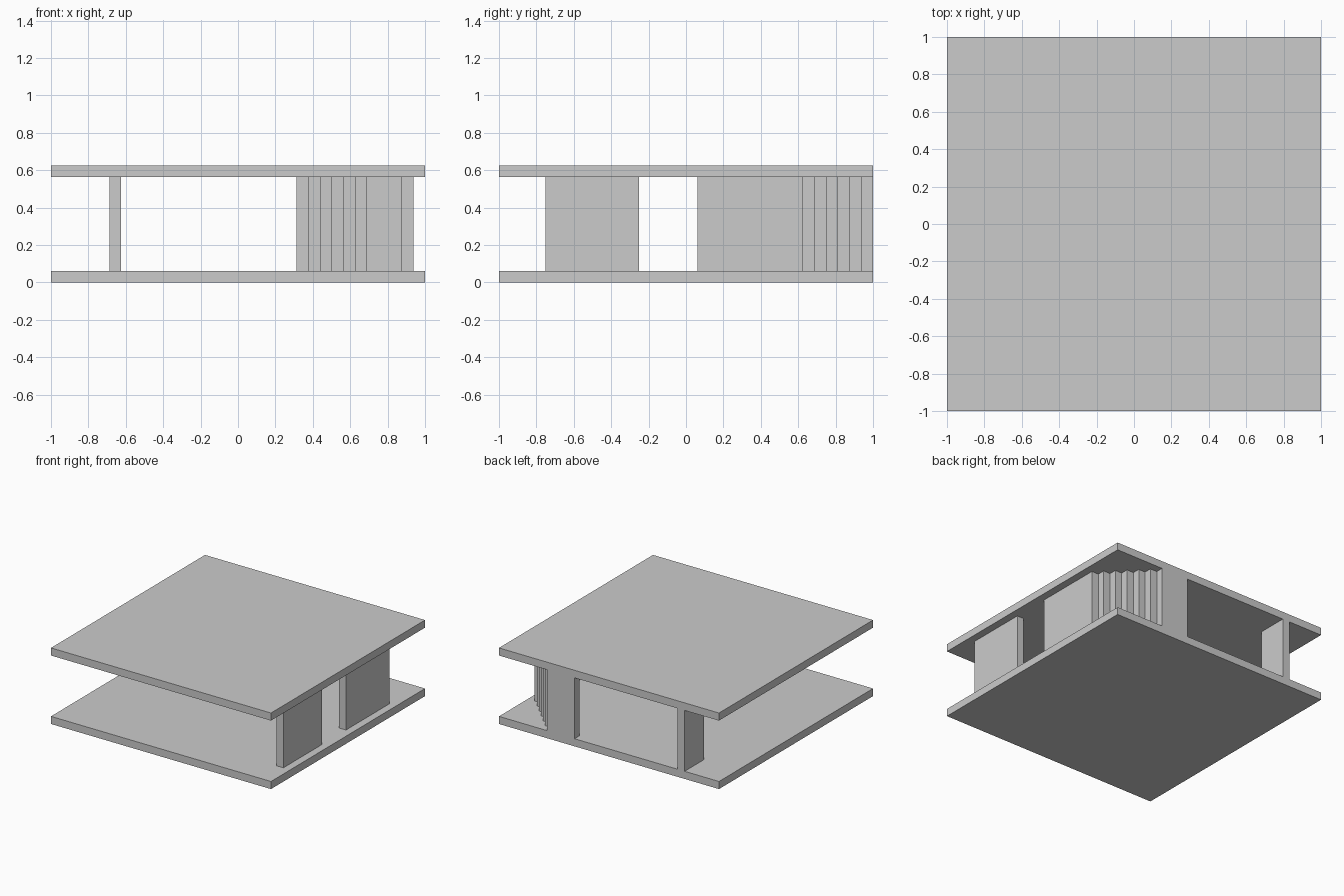
import bpy, bmesh

if "Cube" in bpy.data.objects:
    bpy.data.objects.remove(bpy.data.objects["Cube"])

U = 1 / 16            # grid unit of the blocky design
Z0, Z1 = U, 9 * U     # wall foot and head


def prism(name, outline, z0, z1):
    """Extrude a flat outline (x, y points, counter-clockwise) from z0 to z1."""
    bm = bmesh.new()
    face = bm.faces.new([bm.verts.new((x, y, z0)) for x, y in outline])
    up = bmesh.ops.extrude_face_region(bm, geom=[face])
    verts = [g for g in up["geom"] if isinstance(g, bmesh.types.BMVert)]
    bmesh.ops.translate(bm, vec=(0, 0, z1 - z0), verts=verts)
    bmesh.ops.recalc_face_normals(bm, faces=bm.faces)
    mesh = bpy.data.meshes.new(name)
    bm.to_mesh(mesh)
    bm.free()
    obj = bpy.data.objects.new(name, mesh)
    bpy.context.collection.objects.link(obj)
    return obj


def box(name, x0, x1, y0, y1, z0=Z0, z1=Z1):
    return prism(name, [(x0, y0), (x1, y0), (x1, y1), (x0, y1)], z0, z1)


# Floor and roof slabs
box("floor_slab", -1, 1, -1, 1, 0, Z0)
box("roof_slab", -1, 1, -1, 1, Z1, Z1 + U)

# Thin straight walls
box("front_right_wall", 14 * U, 15 * U, -12 * U, -4 * U)
box("back_left_wall", -11 * U, -10 * U, 12 * U, 1)

# Right wall running into the stepped diagonal corner, as one outline
outline = [(14 * U, U), (15 * U, U)]
for k in range(6, -1, -1):                       # outer steps, towards the back
    x, y = (9 + k) * U, 1 - k * U
    if k < 6:
        outline.append((x, y - U))
    outline.append((x, y))
for k in range(7):                               # inner steps, towards the front
    x, y = (5 + k) * U, 1 - k * U
    outline += [(x, y), (x, y - U)]
outline.append((14 * U, 9 * U))
prism("stepped_corner_wall", outline, Z0, Z1)
